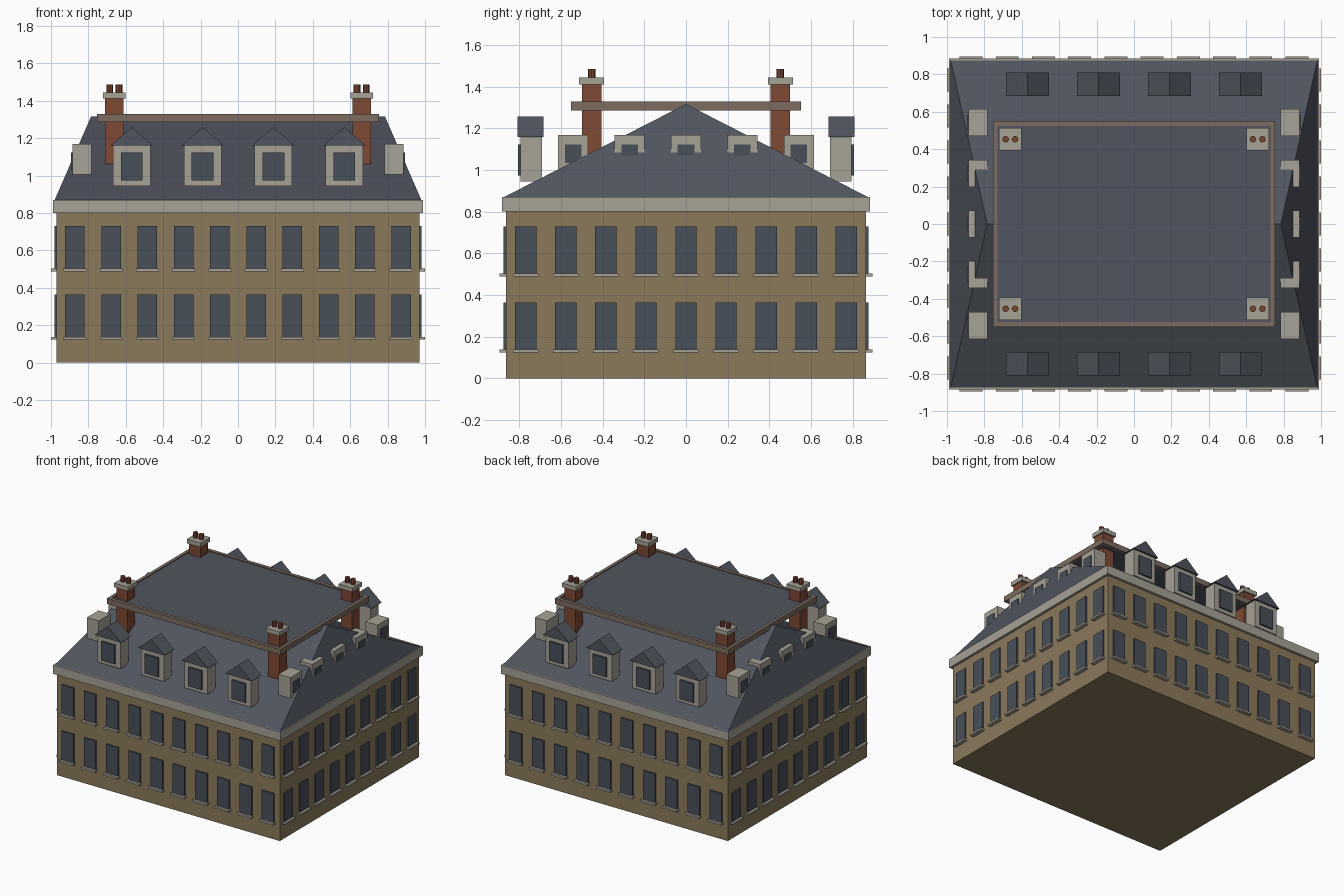
import bpy
import bmesh
from mathutils import Matrix, Vector

cube = bpy.data.objects.get("Cube")
if cube:
    bpy.data.objects.remove(cube, do_unlink=True)


def material(name, rgb):
    m = bpy.data.materials.new(name)
    m.use_nodes = True
    m.diffuse_color = (*rgb, 1)
    m.node_tree.nodes["Principled BSDF"].inputs["Base Color"].default_value = (*rgb, 1)
    return m


STONE = material("tan stone", (0.26, 0.195, 0.105))
TRIM = material("pale trim", (0.38, 0.36, 0.30))
SLATE = material("roof slate", (0.08, 0.09, 0.112))
GLASS = material("window glass", (0.064, 0.08, 0.10))
BRICK = material("red brick", (0.21, 0.068, 0.035))
BAND = material("brown band", (0.205, 0.15, 0.115))
POT = material("clay pot", (0.19, 0.06, 0.03))


def finish(name, bm, mat):
    bmesh.ops.recalc_face_normals(bm, faces=bm.faces)
    mesh = bpy.data.meshes.new(name)
    bm.to_mesh(mesh)
    bm.free()
    mesh.materials.append(mat)
    ob = bpy.data.objects.new(name, mesh)
    bpy.context.collection.objects.link(ob)
    return ob


def add_box(bm, x, y, z):
    """Box spanning the (low, high) pairs x, y and z."""
    spans = (x, y, z)
    mid = Vector([(a + b) / 2 for a, b in spans])
    size = [abs(b - a) for a, b in spans]
    bmesh.ops.create_cube(bm, size=1, matrix=Matrix.Translation(mid) @ Matrix.Diagonal((*size, 1)))


def boxes(name, mat, spans):
    bm = bmesh.new()
    for s in spans:
        add_box(bm, *s)
    return finish(name, bm, mat)


def around(c, half):
    return (c - half, c + half)


def out(side, a, b):
    return tuple(sorted((side * a, side * b)))


def gable(bm, eaves, ridge):
    """Roof solid from four eave corners and two ridge ends (left, right)."""
    a, b, c, d = [bm.verts.new(p) for p in eaves]
    l, r = [bm.verts.new(p) for p in ridge]
    for f in ((a, b, r, l), (c, d, l, r), (b, c, r), (d, a, l), (d, c, b, a)):
        bm.faces.new(f)


# Main block, cornice and hipped roof
W, D = 0.97, 0.865
boxes("main_walls", STONE, [((-W, W), (-D, D), (0, 0.8))])
boxes("cornice", TRIM, [((-0.99, 0.99), (-0.885, 0.885), (0.8, 0.87))])
bm = bmesh.new()
rx, ry = 0.98, 0.875
gable(bm, [(-rx, -ry, 0.87), (rx, -ry, 0.87), (rx, ry, 0.87), (-rx, ry, 0.87)],
      [(-0.785, 0, 1.317), (0.785, 0, 1.317)])
finish("hipped_roof", bm, SLATE)

# Window rows with sills on all four walls
panes, sills = [], []
for base in (0.135, 0.5):
    pane_z, sill_z = (base, base + 0.229), (base - 0.012, base + 0.003)
    for s in (-1, 1):
        for i in range(10):
            x = (i - 4.5) * 0.1937
            panes.append((around(x, 0.052), out(s, D - 0.01, D + 0.011), pane_z))
            sills.append((around(x, 0.061), out(s, D - 0.01, D + 0.03), sill_z))
        for i in range(9):
            y = (i - 4) * 0.1925
            panes.append((out(s, W - 0.01, W + 0.011), around(y, 0.051), pane_z))
            sills.append((out(s, W - 0.01, W + 0.03), around(y, 0.061), sill_z))
boxes("wall_windows", GLASS, panes)
boxes("window_sills", TRIM, sills)

# Gabled dormers on the front and back slopes
bodies, panes = [], []
roofs = bmesh.new()
for s in (-1, 1):
    for i in range(4):
        x = (i - 1.5) * 0.379
        bodies.append((around(x, 0.1), out(s, 0.692, 0.795), (0.945, 1.162)))
        panes.append((around(x, 0.058), out(s, 0.78, 0.808), (0.973, 1.123)))
        f, b, e = s * 0.81, s * 0.685, 0.115
        gable(roofs, [(x - e, f, 1.16), (x - e, b, 1.16), (x + e, b, 1.16), (x + e, f, 1.16)],
              [(x, f, 1.258), (x, b, 1.258)])
boxes("gabled_dormer_bodies", TRIM, bodies)
boxes("gabled_dormer_windows", GLASS, panes)
finish("gabled_dormer_roofs", roofs, SLATE)

# Flat-topped dormers on the hipped ends
bodies, panes = [], []
for s in (-1, 1):
    for i in range(5):
        y = (i - 2) * 0.271
        bodies.append((out(s, 0.783, 0.886), around(y, 0.072), (1.005, 1.168)))
        panes.append((out(s, 0.87, 0.893), around(y, 0.04), (1.035, 1.122)))
boxes("end_dormer_bodies", TRIM, bodies)
boxes("end_dormer_windows", GLASS, panes)

# Flat roof deck with its band
boxes("roof_deck", SLATE, [((-0.735, 0.735), (-0.53, 0.53), (1.29, 1.323))])
rails = []
for s in (-1, 1):
    rails.append(((-0.755, 0.755), out(s, 0.525, 0.552), (1.287, 1.33)))
    rails.append((out(s, 0.73, 0.755), (-0.525, 0.525), (1.287, 1.33)))
boxes("deck_band", BAND, rails)

# Chimneys with caps and paired pots
stacks, caps = [], []
pots = bmesh.new()
for sx in (-1, 1):
    for sy in (-1, 1):
        x, y = sx * 0.661, sy * 0.453
        stacks.append((around(x, 0.049), around(y, 0.047), (1.0, 1.415)))
        caps.append((around(x, 0.06), around(y, 0.06), (1.412, 1.445)))
        for k in (-1, 1):
            bmesh.ops.create_cone(pots, cap_ends=True, segments=8, radius1=0.018, radius2=0.018,
                                  depth=0.06, matrix=Matrix.Translation((x + k * 0.025, y, 1.456)))
boxes("chimney_stacks", BRICK, stacks)
boxes("chimney_caps", TRIM, caps)
finish("chimney_pots", pots, POT)
